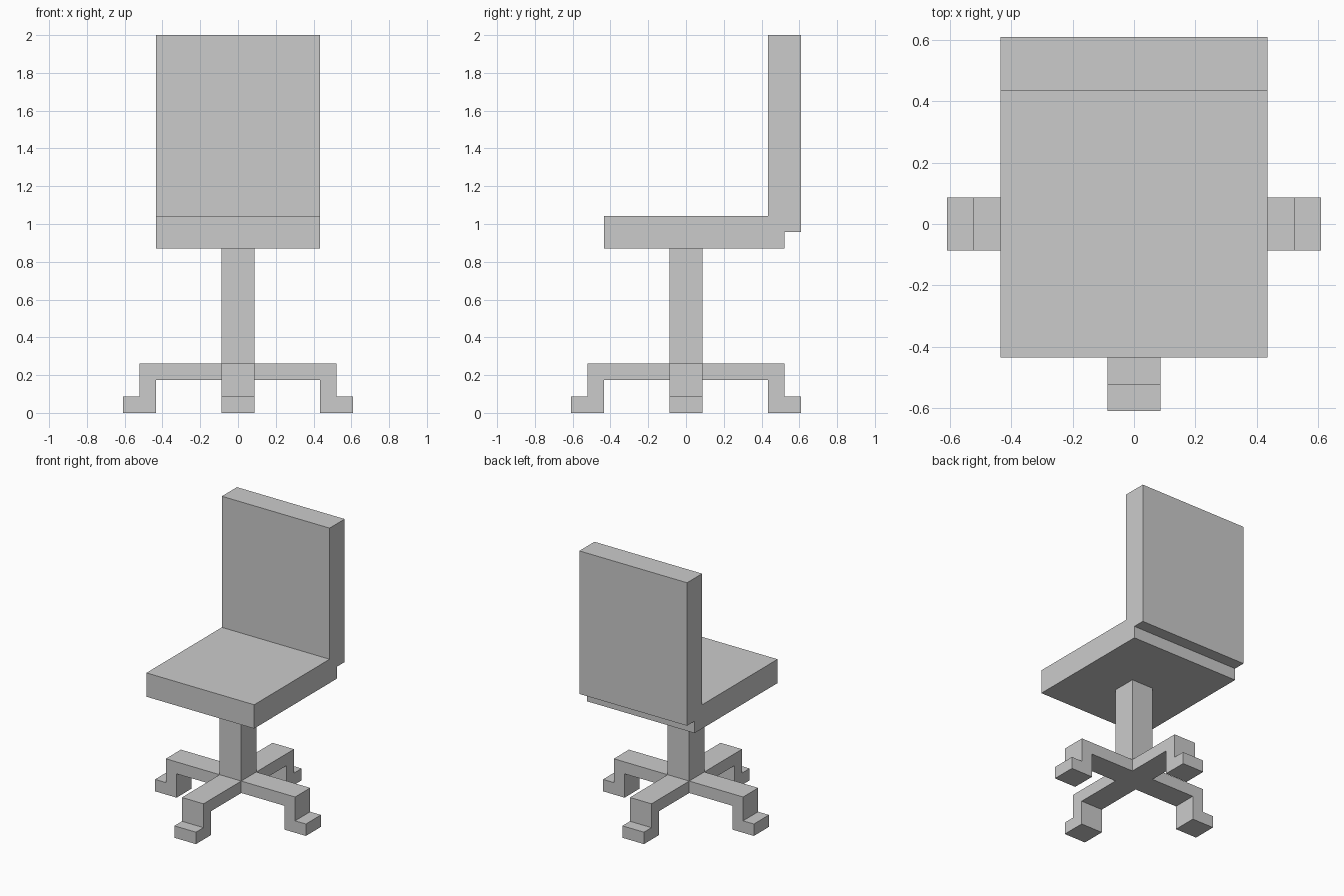
import bpy
import bmesh
from math import pi
from mathutils import Matrix

if "Cube" in bpy.data.objects:
    bpy.data.objects.remove(bpy.data.objects["Cube"])

U = 2 / 23  # the whole chair sits on a grid of 23 steps in height


def extrude_profile(name, profile, half_width, turn=0.0):
    """Extrude a (y, z) side profile symmetrically along x, then turn it about z."""
    bm = bmesh.new()
    face = bm.faces.new([bm.verts.new((-half_width * U, y * U, z * U)) for y, z in profile])
    new = bmesh.ops.extrude_face_region(bm, geom=[face], use_keep_orig=True)["geom"]
    verts = [g for g in new if isinstance(g, bmesh.types.BMVert)]
    bmesh.ops.translate(bm, verts=verts, vec=(2 * half_width * U, 0, 0))
    bmesh.ops.recalc_face_normals(bm, faces=bm.faces)
    bm.transform(Matrix.Rotation(turn, 4, "Z"))
    mesh = bpy.data.meshes.new(name)
    bm.to_mesh(mesh)
    bm.free()
    obj = bpy.data.objects.new(name, mesh)
    bpy.context.collection.objects.link(obj)
    return obj


# Seat and backrest, one continuous L with a small step under the back
extrude_profile("seat_and_backrest", [
    (-5, 10), (6, 10), (6, 11), (7, 11), (7, 23), (5, 23), (5, 12), (-5, 12)], 5)

# Central column, reaching down to the underside of the legs
extrude_profile("column", [(-1, 2), (1, 2), (1, 10), (-1, 10)], 1)

# Four stepped legs with feet pointing outward
leg = [(1, 2), (5, 2), (5, 0), (7, 0), (7, 1), (6, 1), (6, 3), (1, 3)]
for i, side in enumerate(("back", "left", "front", "right")):
    extrude_profile(f"{side}_leg", leg, 1, i * pi / 2)
